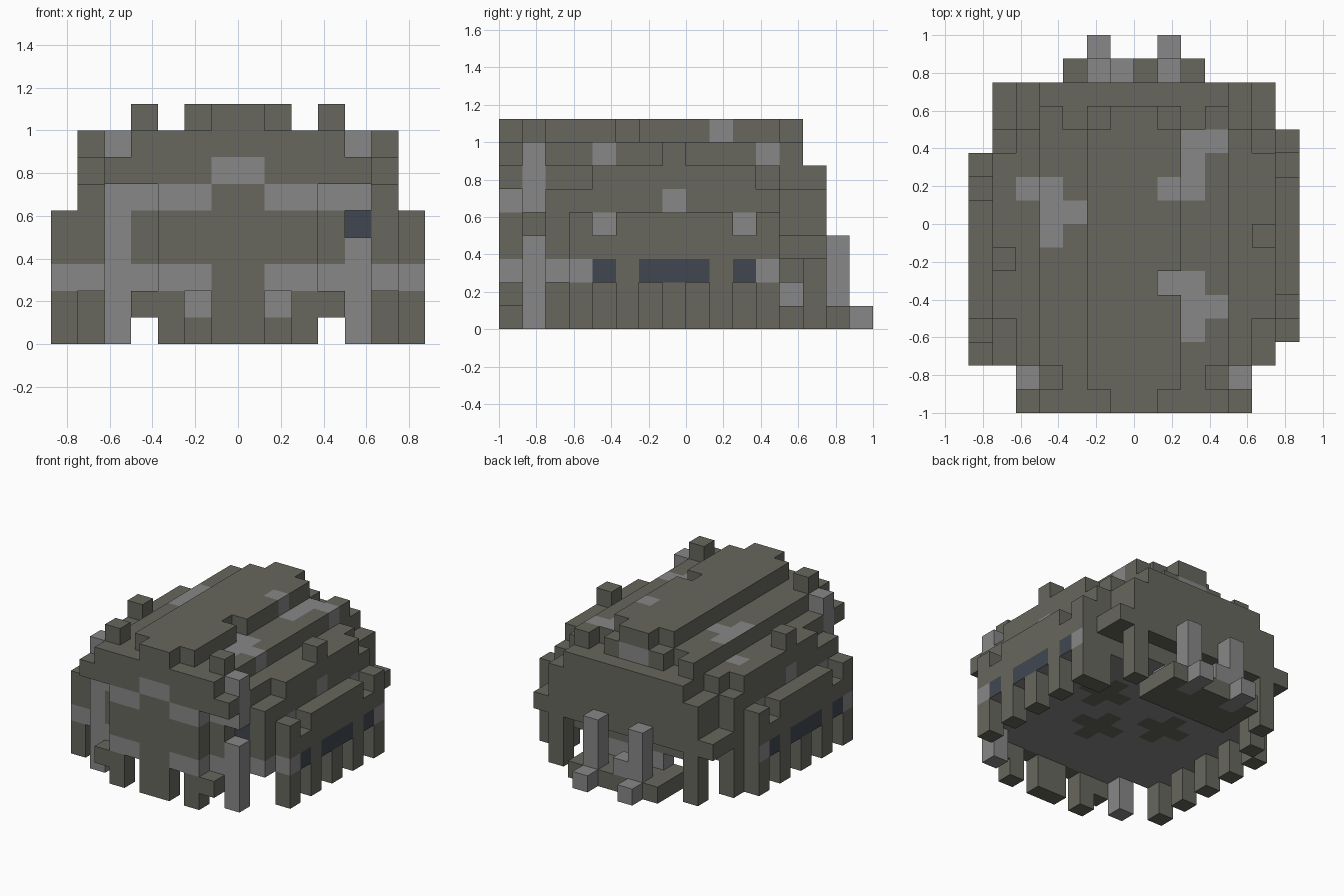
import bpy
import bmesh
from mathutils import Vector

old = bpy.data.objects.get("Cube")
if old:
    bpy.data.objects.remove(old)

UNIT = 0.125
OLIVE, LIGHT, SLATE = range(3)


def material(name, rgb):
    mat = bpy.data.materials.new(name)
    mat.use_nodes = True
    mat.diffuse_color = (*rgb, 1)
    mat.node_tree.nodes["Principled BSDF"].inputs["Base Color"].default_value = (*rgb, 1)
    return mat


MATERIALS = [
    material("olive_grey", (0.135, 0.135, 0.112)),
    material("light_grey", (0.245, 0.245, 0.245)),
    material("slate_blue", (0.053, 0.062, 0.082)),
]

parts = {}    # part name -> set of unit cells
filled = {}   # cell -> part name


def box(part, xs, ys, zs):
    """Fill a block of cells; the first part to claim a cell keeps it."""
    for x in range(*xs):
        for y in range(*ys):
            for z in range(*zs):
                if (x, y, z) not in filled:
                    filled[x, y, z] = part
                    parts.setdefault(part, set()).add((x, y, z))


def pair(part, xs, ys, zs):
    """The same block on both sides of the middle."""
    box(part, xs, ys, zs)
    box(part, (-xs[1], -xs[0]), ys, zs)


# Top ridge, with one notch on its left side
for ys, half in (((-8, -7), 1), ((-7, -3), 2), ((-2, 4), 2), ((4, 5), 1)):
    box("ridge", (-half, half), ys, (8, 9))
box("ridge", (-2, 1), (-3, -2), (8, 9))

# Upper deck and its small towers
box("upper_deck", (-4, 4), (-8, 4), (7, 8))
box("upper_deck", (-2, 2), (4, 5), (7, 8))
pair("deck_tower", (3, 4), (4, 5), (7, 8))
pair("deck_tower", (3, 4), (-7, -6), (8, 9))
box("deck_tower", (5, 6), (-1, 0), (7, 8))
box("deck_tower", (-6, -5), (-2, -1), (7, 8))

# Main body with stepped shoulders
box("body", (-4, 4), (-7, -6), (2, 7))
box("body", (-5, 5), (-6, 4), (2, 7))
box("body", (-4, 4), (4, 6), (3, 7))
box("body", (-4, 4), (4, 5), (2, 3))
pair("body", (4, 5), (4, 6), (3, 6))
pair("shoulder", (5, 6), (-6, 4), (2, 6))
pair("shoulder", (5, 6), (-4, 3), (6, 7))
pair("rear_ledge", (5, 6), (4, 6), (3, 4))

# Front face, brow and feet
box("front_face", (-3, 3), (-8, -7), (2, 7))
pair("brow", (3, 5), (-8, -7), (6, 7))
box("front_leg", (-1, 1), (-8, -7), (0, 2))
pair("front_leg", (2, 3), (-8, -7), (0, 2))
pair("front_foot", (3, 4), (-8, -7), (1, 2))

# Pale corner columns with a gap halfway up the left one
pair("corner_column", (4, 5), (-7, -6), (0, 4))
pair("corner_column", (4, 5), (-7, -6), (5, 8))
box("corner_column", (-5, -4), (-7, -6), (4, 5))

# Side skirts: end posts, a shelf with two notches, alternating legs
for side, shift in ((0, 0), (-13, -1)):
    xs = (6, 7) if side == 0 else (-7, -6)
    start, end = -5 + shift, 4 + shift
    box("side_skirt", xs, (start, end), (2, 4))
    for ys in ((start, start + 1), (start + 2, end - 2), (end - 1, end)):
        box("side_skirt", xs, ys, (4, 5))
    for y in range(start, end, 2):
        box("side_leg", xs, (y, y + 1), (0, 2))
pair("side_leg", (5, 6), (3, 4), (0, 2))

# Rear legs, low platform and pale rear columns with feet
pair("rear_leg", (4, 5), (5, 6), (0, 3))
pair("rear_column", (1, 2), (6, 7), (0, 4))
pair("rear_foot", (1, 2), (7, 8), (0, 1))
box("rear_step", (-1, 0), (6, 7), (1, 2))
box("platform_support", (-2, 2), (4, 5), (1, 2))
box("platform", (-3, 3), (4, 7), (0, 1))

PALE_PARTS = {"corner_column", "rear_column", "rear_foot", "rear_step", "platform_support"}
TOP_PATCHES = {
    (1, 1), (2, 1), (2, 2), (2, 3), (3, 3),
    (1, -3), (2, -3), (2, -4), (3, -4), (2, -5),
    (-5, 1), (-4, 1), (-4, 0), (-3, 0), (-4, -1),
}
BELLY_CENTRES = ((0, -3), (-3, -1), (2, 0))


def paint(part, cell, normal):
    """Choose the colour of one cell face from its place and direction."""
    x, y, z = cell
    if part in PALE_PARTS:
        return LIGHT
    if normal == (0, 0, 1):
        return LIGHT if z > 5 and (x, y) in TOP_PATCHES else OLIVE
    if normal == (0, 0, -1):
        if z != 2 or part == "front_face":
            return OLIVE
        near = any(abs(x - a) + abs(y - b) <= 1 for a, b in BELLY_CENTRES)
        return OLIVE if near else LIGHT
    if normal == (0, -1, 0):
        middle = x in (-1, 0)
        if z == 4 and x == 4 and y == -6:
            return SLATE
        if z in (2, 5) and not middle and (z == 2 or abs(x) < 5):
            return LIGHT
        return LIGHT if z == 6 and middle else OLIVE
    if normal == (0, 1, 0):
        return LIGHT if z == 7 and x in (-1, 0) else OLIVE
    # Side walls: windows and pale bands, shifted by a cell on the right side
    along = y if normal[0] > 0 else y + 1
    if z == 2 and part == "side_skirt":
        if along in (-4, -2, -1, 0, 2):
            return SLATE
        return LIGHT if along in (-5, 3) else OLIVE
    if z in (2, 5) and y < -6 or z == 2 and y < -4:
        return LIGHT
    if z == 4 and part == "shoulder" and along in (-4, 2):
        return LIGHT
    if z == 5 and part == "shoulder" and along == -1:
        return LIGHT
    if z > 6 and normal[0] > 0 and (x, y) in TOP_PATCHES:
        return LIGHT
    return OLIVE


DIRECTIONS = [(1, 0, 0), (-1, 0, 0), (0, 1, 0), (0, -1, 0), (0, 0, 1), (0, 0, -1)]


def build(part, cells):
    """Make one mesh from the outer faces of a part's cells."""
    bm = bmesh.new()
    for cell in sorted(cells):
        centre = Vector(cell) + Vector((0.5, 0.5, 0.5))
        for normal in DIRECTIONS:
            if tuple(c + n for c, n in zip(cell, normal)) in filled:
                continue
            n = Vector(normal)
            u = Vector((normal[1], normal[2], normal[0]))
            v = n.cross(u)
            corners = [centre + (n + a * u + b * v) / 2
                       for a, b in ((-1, -1), (1, -1), (1, 1), (-1, 1))]
            face = bm.faces.new([bm.verts.new(c * UNIT) for c in corners])
            face.material_index = paint(part, cell, normal)
    bmesh.ops.remove_doubles(bm, verts=bm.verts, dist=UNIT / 100)
    mesh = bpy.data.meshes.new(part)
    bm.to_mesh(mesh)
    bm.free()
    for mat in MATERIALS:
        mesh.materials.append(mat)
    bpy.context.collection.objects.link(bpy.data.objects.new(part, mesh))


for part_name, part_cells in parts.items():
    build(part_name, part_cells)
